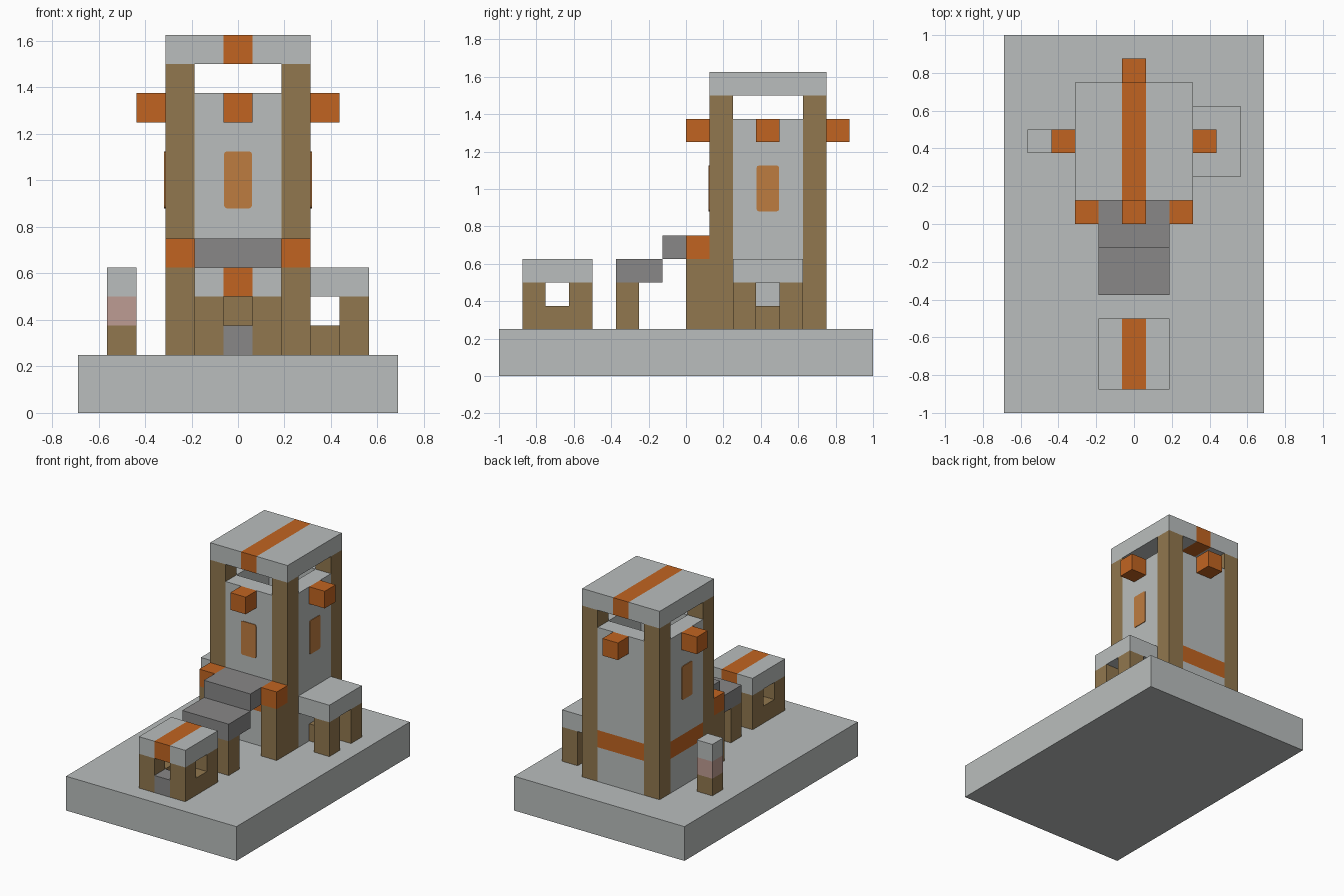
import bpy
import bmesh
from mathutils import Vector

U = 0.125  # edge length of one building block

if "Cube" in bpy.data.objects:
    bpy.data.objects.remove(bpy.data.objects["Cube"], do_unlink=True)


def material(name, rgb):
    """Make a flat material from an sRGB colour."""
    linear = [((c / 255 + 0.055) / 1.055) ** 2.4 for c in rgb] + [1]
    m = bpy.data.materials.new(name)
    m.use_nodes = True
    m.diffuse_color = linear
    m.node_tree.nodes["Principled BSDF"].inputs["Base Color"].default_value = linear
    return m


STONE = material("light stone", (186, 190, 189))
SLATE = material("dark stone", (136, 135, 135))
WOOD = material("wood", (145, 119, 78))
ORANGE = material("orange", (193, 100, 33))
GLASS = material("amber window", (190, 124, 64))
PINK = material("dusty pink", (190, 156, 147))


def box(name, mat, x, y, z, round_axis=None):
    """Box from (low, high) ranges in blocks; optionally rounds the edges along one axis."""
    bm = bmesh.new()
    bmesh.ops.create_cube(bm, size=1)
    ranges = (x, y, z)
    for v in bm.verts:
        v.co = Vector([U * (r[0] if c < 0 else r[1]) for c, r in zip(v.co, ranges)])
    if round_axis is not None:
        edges = [e for e in bm.edges
                 if abs((e.verts[0].co - e.verts[1].co).normalized()[round_axis]) > 0.9]
        bmesh.ops.bevel(bm, geom=edges, offset=0.012, segments=2, affect='EDGES', profile=0.5)
    mesh = bpy.data.meshes.new(name)
    bm.to_mesh(mesh)
    bm.free()
    mesh.materials.append(mat)
    obj = bpy.data.objects.new(name, mesh)
    bpy.context.collection.objects.link(obj)
    return obj


def span(a, b, side):
    """Range mirrored to the given side of zero."""
    return (a, b) if side > 0 else (-b, -a)


def striped_roof(name, half, y, z):
    """Stone slab with an orange stripe down the middle."""
    box(name + "_stripe", ORANGE, (-0.5, 0.5), y, z)
    for side in (-1, 1):
        box(name + "_slab", STONE, span(0.5, half, side), y, z)


# Ground slab
box("base", STONE, (-5.5, 5.5), (-8, 8), (0, 2))

# Tower posts and roof
for side in (-1, 1):
    for y in (1, 5):
        box("tower_post", WOOD, span(1.5, 2.5, side), (y, y + 1), (2, 12))
striped_roof("tower_roof", 2.5, (1, 6), (12, 13))

# Tower walls, with an orange band
for name, mat, z in (("lower_wall", STONE, (2, 4)),
                     ("wall_band", ORANGE, (4, 5)),
                     ("upper_wall", STONE, (5, 11))):
    for y in (1, 5):
        box(name, mat, (-1.5, 1.5), (y, y + 1), z)
    for side in (-1, 1):
        box(name, mat, span(1.5, 2.5, side), (2, 5), z)

# Lamps on all four walls
for y in (0, 6):
    box("lamp", ORANGE, (-0.5, 0.5), (y, y + 1), (10, 11))
for side in (-1, 1):
    box("lamp", ORANGE, span(2.5, 3.5, side), (3, 4), (10, 11))

# Windows on the front and the two sides
T = 0.04
box("front_window", GLASS, (-0.48, 0.48), (1 - T, 1), (7.04, 9), 1)
for side in (-1, 1):
    box("side_window", GLASS, span(2.5, 2.5 + T, side), (3.02, 3.98), (7.04, 9), 0)

# Entrance steps with legs and lamp posts
box("upper_step", SLATE, (-1.5, 1.5), (-1, 1), (5, 6))
box("lower_step", SLATE, (-1.5, 1.5), (-3, -1), (4, 5))
for side in (-1, 1):
    box("step_leg", WOOD, span(0.5, 1.5, side), (-3, -2), (2, 4))
    box("lamp_post", WOOD, span(1.5, 2.5, side), (0, 1), (2, 5))
    box("post_lamp", ORANGE, span(1.5, 2.5, side), (0, 1), (5, 6))

# Small hut in front
striped_roof("hut_roof", 1.5, (-7, -4), (4, 5))
for side in (-1, 1):
    for y in (-7, -5):
        box("hut_post", WOOD, span(0.5, 1.5, side), (y, y + 1), (2, 4))
    box("hut_side_wall", WOOD, span(0.5, 1.5, side), (-6, -5), (2, 3))
box("hut_back_wall", WOOD, (-0.5, 0.5), (-5, -4), (2, 4))
box("hut_doorstep", SLATE, (-0.5, 0.5), (-7, -6), (2, 3))

# Lean-to on the left side of the tower
box("lean_to_roof", STONE, (2.5, 4.5), (2, 5), (4, 5))
for y in (2, 4):
    box("lean_to_post", WOOD, (3.5, 4.5), (y, y + 1), (2, 4))
box("lean_to_seat", WOOD, (2.5, 3.5), (3, 4), (2, 3))

# Marker pillar on the right side
for name, mat, z in (("pillar_foot", WOOD, 2), ("pillar_middle", PINK, 3),
                     ("pillar_cap", STONE, 4)):
    box(name, mat, (-4.5, -3.5), (3, 4), (z, z + 1))
